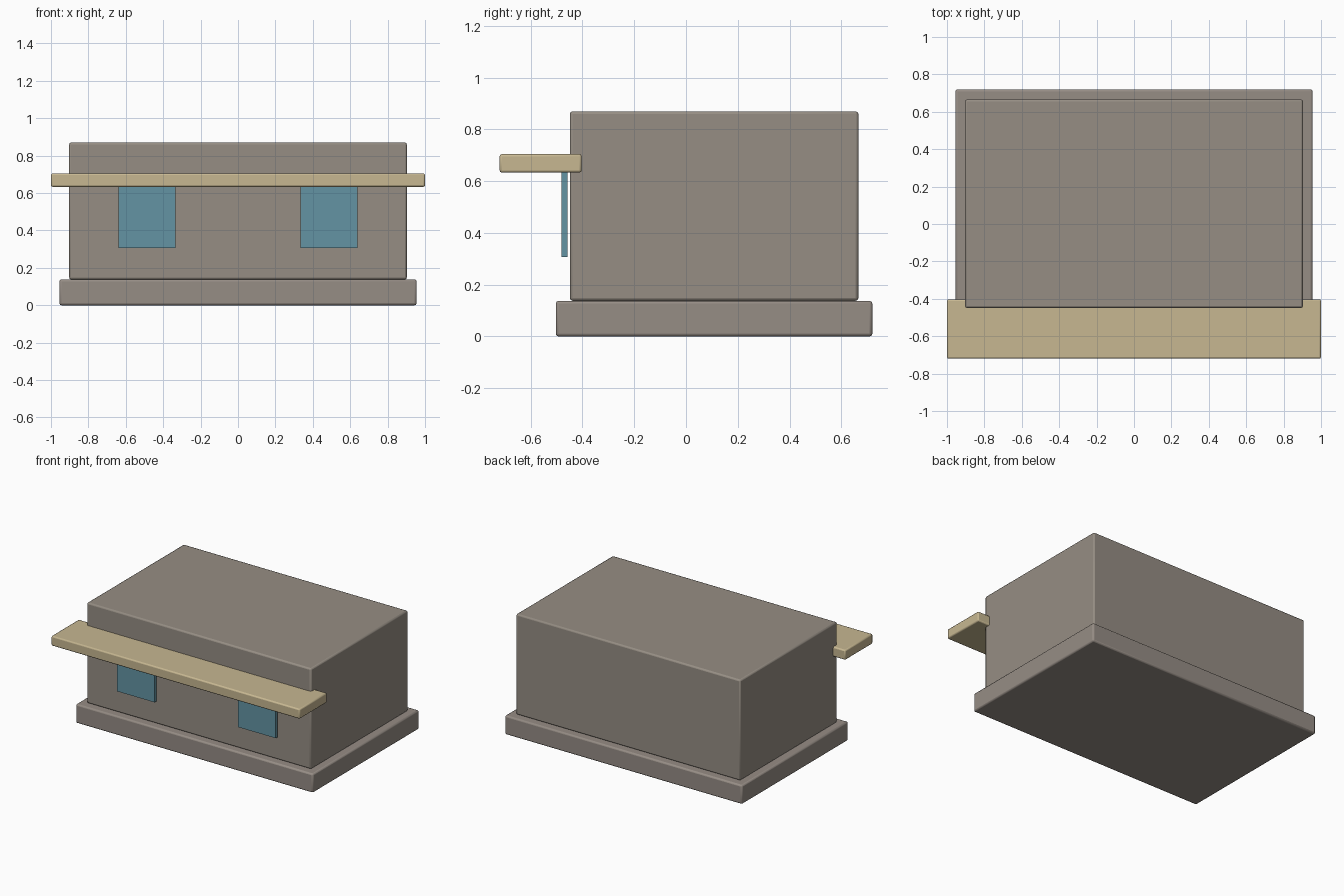
import bpy

if "Cube" in bpy.data.objects:
    bpy.data.objects.remove(bpy.data.objects["Cube"])


def material(name, rgb):
    mat = bpy.data.materials.new(name)
    mat.diffuse_color = (*rgb, 1.0)
    mat.use_nodes = True
    mat.node_tree.nodes["Principled BSDF"].inputs["Base Color"].default_value = mat.diffuse_color
    return mat


def box(name, xs, ys, zs, mat, bevel=0.0):
    """Box between the given limits, with optional rounded edges."""
    lims = (xs, ys, zs)
    bpy.ops.mesh.primitive_cube_add(size=1, location=[(a + b) / 2 for a, b in lims])
    ob = bpy.context.object
    ob.name = name
    ob.scale = [b - a for a, b in lims]
    bpy.ops.object.transform_apply(location=False, rotation=False, scale=True)
    ob.data.materials.append(mat)
    if bevel:
        mod = ob.modifiers.new("rounded_edges", "BEVEL")
        mod.width = bevel
        mod.segments = 2
        bpy.ops.object.shade_smooth_by_angle()
    return ob


stone = material("warm_grey_stone", (0.305, 0.270, 0.230))
plinth = material("grey_plinth", (0.305, 0.266, 0.235))
sand = material("sand_canopy", (0.57, 0.475, 0.285))
glass = material("blue_glass", (0.125, 0.295, 0.370))

# Plinth and main block
box("base", (-0.955, 0.955), (-0.503, 0.72), (0.0, 0.138), plinth, 0.011)
box("building_body", (-0.903, 0.903), (-0.449, 0.666), (0.138, 0.87), stone, 0.011)

# Canopy across the front
box("front_canopy", (-1.0, 1.0), (-0.72, -0.403), (0.633, 0.705), sand, 0.009)

# Windows standing just off the front wall, rising into the canopy
for side, label in ((-1, "left"), (1, "right")):
    xs = sorted((side * 0.335, side * 0.64))
    box(label + "_window", xs, (-0.48, -0.457), (0.307, 0.655), glass)
